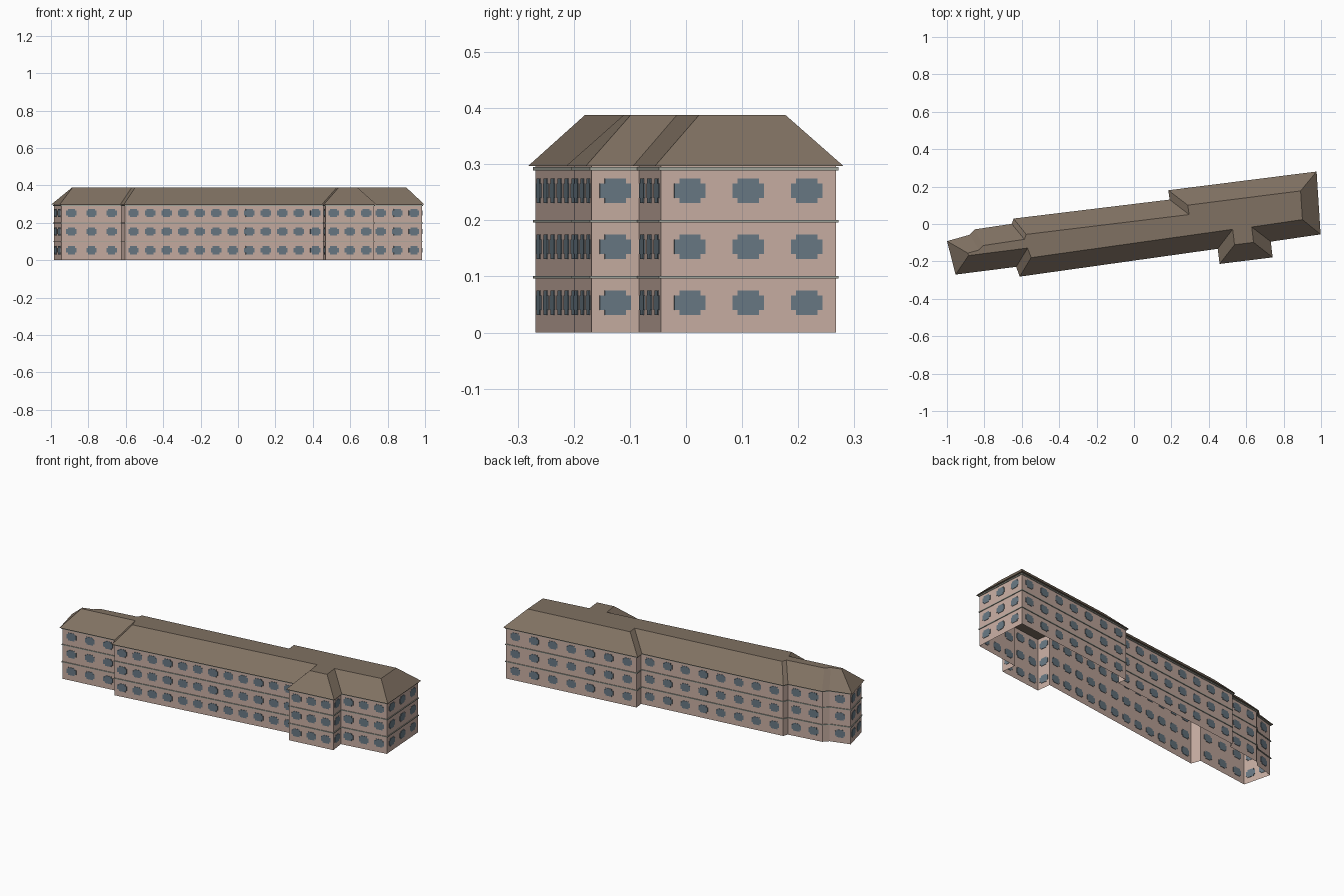
import bpy, bmesh
from mathutils import Vector

cube = bpy.data.objects.get("Cube")
if cube:
    bpy.data.objects.remove(cube)


def material(name, rgb):
    m = bpy.data.materials.new(name)
    m.use_nodes = True
    m.diffuse_color = (*rgb, 1)
    m.node_tree.nodes["Principled BSDF"].inputs["Base Color"].default_value = (*rgb, 1)
    return m


PINK = material("pink_plaster", (0.58, 0.425, 0.365))
BROWN = material("brown_roof", (0.215, 0.165, 0.122))
SLATE = material("slate_glass", (0.14, 0.19, 0.23))
GREY = material("grey_green_trim", (0.36, 0.38, 0.33))

# Footprint, counter-clockwise: each wall's start corner and its windows per floor
PLAN = [
    (-0.945, -0.257, 3),   # west wing front
    (-0.622, -0.216, 0),   # west step
    (-0.603, -0.268, 12),  # main front
    (0.458, -0.119, 1),    # porch block, west side
    (0.468, -0.200, 3),    # porch block front
    (0.728, -0.168, 1),    # porch block, east side
    (0.718, -0.084, 3),    # east wing front
    (0.985, -0.045, 3),    # east end
    (0.965, 0.267, 7),     # east wing back
    (0.197, 0.170, 0),     # east step
    (0.204, 0.120, 8),     # main back
    (-0.635, 0.018, 0),    # west back step
    (-0.645, -0.010, 2),   # west wing back
    (-0.845, -0.040, 0),   # small splay
    (-0.872, -0.068, 1),   # west end back
    (-0.985, -0.100, 2),   # west end
]
CORNERS = [Vector((x, y)) for x, y, n in PLAN]
COUNT = len(CORNERS)
EAVE, RIDGE = 0.297, 0.388


def outward(a, b):
    d = (b - a).normalized()
    return Vector((d.y, -d.x))


def offset(dist):
    """Footprint moved outward by dist with mitred corners."""
    pts = []
    for i, c in enumerate(CORNERS):
        n1 = outward(CORNERS[i - 1], c)
        n2 = outward(c, CORNERS[(i + 1) % COUNT])
        pts.append(c + (n1 + n2) * dist / (1 + n1.dot(n2)))
    return pts


def ring(bm, pts, z):
    return [bm.verts.new((p.x, p.y, z)) for p in pts]


def bridge(bm, low, high):
    for i in range(COUNT):
        j = (i + 1) % COUNT
        bm.faces.new((low[i], low[j], high[j], high[i]))


def finish(bm, name, mat):
    mesh = bpy.data.meshes.new(name)
    bm.to_mesh(mesh)
    bm.free()
    mesh.materials.append(mat)
    obj = bpy.data.objects.new(name, mesh)
    bpy.context.collection.objects.link(obj)
    return obj


# Walls, open below
bm = bmesh.new()
bridge(bm, ring(bm, CORNERS, 0), ring(bm, CORNERS, EAVE))
finish(bm, "walls", PINK)

# Hipped roof with a flat top
bm = bmesh.new()
eave = ring(bm, offset(0.012), EAVE)
top = ring(bm, offset(-0.08), RIDGE)
bridge(bm, eave, top)
bm.faces.new(top)
bm.faces.new(eave[::-1])
finish(bm, "roof", BROWN)

# String courses and cornice
for name, z, h in (("lower_band", 0.096, 0.005), ("upper_band", 0.196, 0.005),
                   ("cornice", 0.289, 0.006)):
    bm = bmesh.new()
    out = offset(0.004)
    loops = [ring(bm, CORNERS, z), ring(bm, out, z),
             ring(bm, out, z + h), ring(bm, CORNERS, z + h)]
    for low, high in zip(loops, loops[1:]):
        bridge(bm, low, high)
    finish(bm, name, GREY)

# Window outline: a stubby cross, mirrored from one quarter
QUARTER = [(0.028, 0.013), (0.019, 0.013), (0.019, 0.022)]
OUTLINE = (QUARTER + [(-u, v) for u, v in QUARTER[::-1]]
           + [(-u, -v) for u, v in QUARTER] + [(u, -v) for u, v in QUARTER[::-1]])

# Window plates set through each wall on three floors
bm = bmesh.new()
for i, (x, y, n) in enumerate(PLAN):
    a, b = CORNERS[i], CORNERS[(i + 1) % COUNT]
    along, normal = (b - a).normalized(), outward(a, b)
    for k in range(n):
        mid = a.lerp(b, (k + 0.5) / n)
        for floor in range(3):
            z = 0.053 + 0.1 * floor
            sides = []
            for depth in (-0.002, 0.002):
                p = mid + normal * depth
                sides.append([bm.verts.new((*(p + along * u), z + v)) for u, v in OUTLINE])
            back, front = sides
            bm.faces.new(front)
            bm.faces.new(back[::-1])
            for s in range(len(OUTLINE)):
                t = (s + 1) % len(OUTLINE)
                bm.faces.new((back[s], back[t], front[t], front[s]))
finish(bm, "windows", SLATE)
